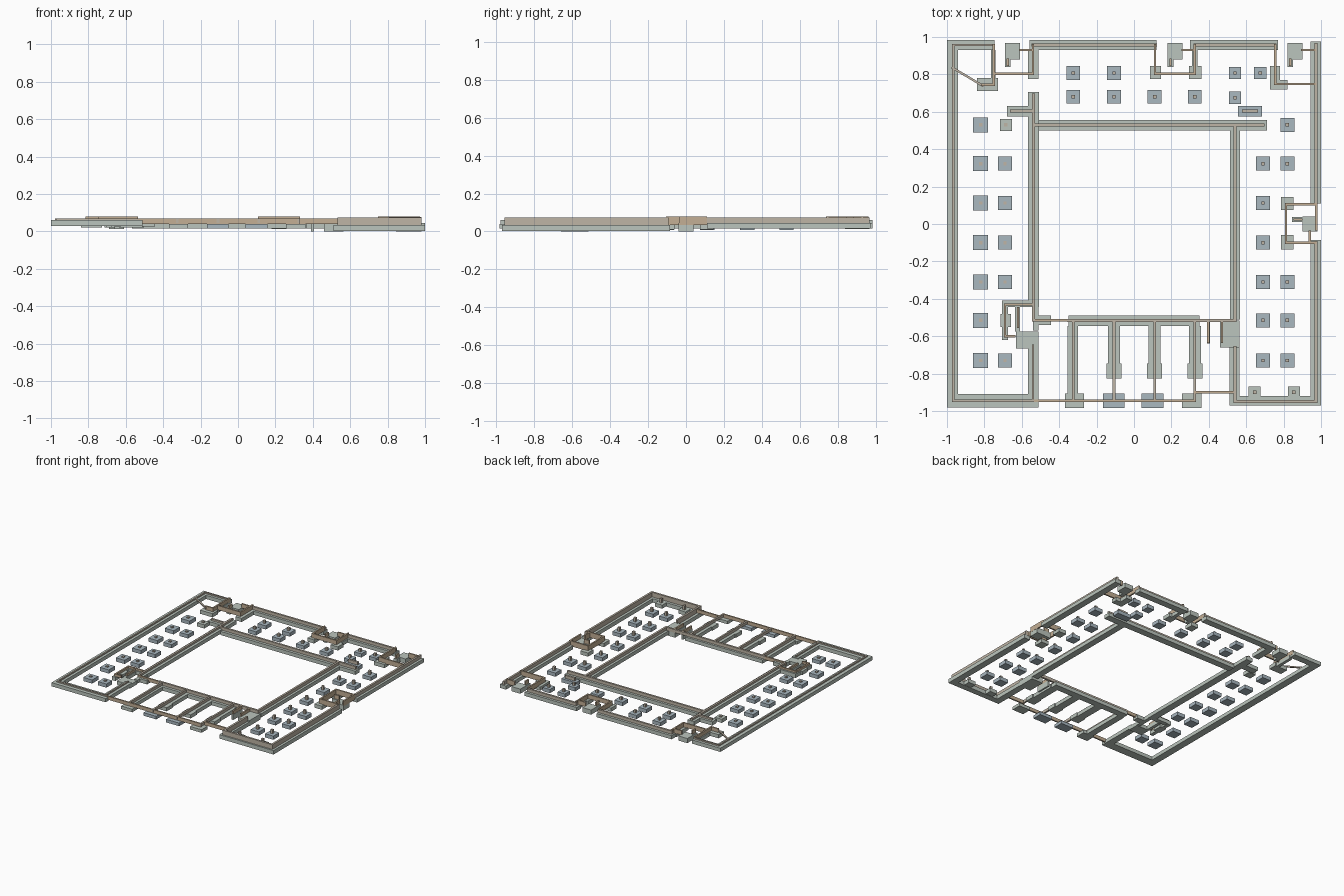
import bpy, bmesh
from mathutils import Matrix, Vector


def material(name, rgb):
    m = bpy.data.materials.new(name)
    m.diffuse_color = (*rgb, 1)
    return m


CONCRETE = material("footing_concrete", (0.50, 0.56, 0.51))
PAD = material("pad_concrete", (0.40, 0.48, 0.53))
WALL = material("wall_tan", (0.52, 0.46, 0.38))
CORE = material("core_wall_brown", (0.55, 0.43, 0.30))


def finish(name, bm, mat):
    me = bpy.data.meshes.new(name)
    bm.to_mesh(me)
    bm.free()
    me.materials.append(mat)
    ob = bpy.data.objects.new(name, me)
    bpy.context.collection.objects.link(ob)


def add_box(bm, x0, x1, y0, y1, z0, z1):
    m = Matrix.Translation(((x0 + x1) / 2, (y0 + y1) / 2, (z0 + z1) / 2))
    bmesh.ops.create_cube(bm, size=1, matrix=m @ Matrix.Diagonal((x1 - x0, y1 - y0, z1 - z0, 1)))


def slabs(name, rects, z0, z1, mat=CONCRETE):
    """Rectangles given as x0, x1, y0, y1."""
    bm = bmesh.new()
    for r in rects:
        add_box(bm, *r, z0, z1)
    finish(name, bm, mat)


def walls(name, lines, z0, z1, mat=WALL, t=0.016):
    """Walls given by centrelines x0, y0, x1, y1."""
    bm = bmesh.new()
    for x0, y0, x1, y1 in lines:
        d = Vector((x1 - x0, y1 - y0, 0))
        m = Matrix.Translation(((x0 + x1) / 2, (y0 + y1) / 2, (z0 + z1) / 2))
        m = m @ d.to_track_quat('X', 'Z').to_matrix().to_4x4()
        bmesh.ops.create_cube(bm, size=1, matrix=m @ Matrix.Diagonal((d.length + t, t, z1 - z0, 1)))
    finish(name, bm, mat)


def pads(name, spots, size, z0, top, mat=PAD):
    """Square pad footings, each with a column stub."""
    bm, cols = bmesh.new(), bmesh.new()
    h, c = size / 2, 0.009
    for x, y in spots:
        add_box(bm, x - h, x + h, y - h, y + h, z0, z0 + 0.03)
        add_box(cols, x - c, x + c, y - c, y + c, z0 + 0.03, top)
    finish(name, bm, mat)
    finish(name + "_columns", cols, WALL)


# Strip footings, stepping down from west to east
slabs("west_strip_footing", [
    (-1, -0.94, -0.98, 0.985), (-0.94, -0.51, -0.98, -0.91),
    (-0.567, -0.51, -0.91, -0.64), (-0.94, -0.745, 0.93, 0.985)], 0.03, 0.06)
slabs("north_strip_footing", [
    (-0.56, 0.12, 0.93, 0.985), (-0.567, -0.51, 0.775, 0.93),
    (0.085, 0.145, 0.775, 0.845), (0.30, 0.77, 0.93, 0.985),
    (0.295, 0.36, 0.775, 0.845), (0.31, 0.34, 0.84, 0.93),
    (0.727, 0.78, 0.77, 0.845), (0.727, 0.82, 0.72, 0.77)], 0.015, 0.045)
slabs("east_strip_footing", [(0.945, 1, 0.11, 0.975)], 0.015, 0.045)
slabs("southeast_strip_footing", [
    (0.945, 1, -0.97, -0.085), (0.51, 0.945, -0.97, -0.92),
    (0.51, 0.565, -0.92, -0.66)], 0.003, 0.035)
slabs("courtyard_west_footing", [
    (-0.567, -0.508, -0.445, 0.705), (-0.68, -0.567, 0.575, 0.632),
    (-0.705, -0.508, -0.445, -0.41), (-0.54, -0.445, -0.54, -0.49),
    (-0.54, -0.51, -0.57, -0.445)], 0.025, 0.055)
slabs("courtyard_footing", [
    (-0.508, 0.71, 0.50, 0.557), (0.513, 0.567, -0.51, 0.50),
    (-0.35, 0.35, -0.545, -0.49)], 0.015, 0.045)

# Cross footings under the south bays
slabs("south_bay_footings", [(-0.355, -0.30, -0.91, -0.545)] + [
    (x - 0.032, x + 0.032, -0.75, -0.545) for x in (-0.107, 0.11, 0.325)] + [
    (x - 0.04, x + 0.04, -0.825, -0.745) for x in (-0.107, 0.11, 0.325)], 0.015, 0.045)
slabs("south_end_footings", [(-0.368, -0.267, -0.985, -0.905), (0.257, 0.36, -0.985, -0.905)],
      0.015, 0.04)
slabs("south_middle_footings", [(-0.165, -0.05, -0.985, -0.905), (0.04, 0.157, -0.985, -0.905)],
      0.015, 0.04, PAD)

# Lift pits and stair bases
for i, x in enumerate((-0.69, 0.18, 0.82)):
    slabs(f"north_lift_pit_{i}", [(x, x + 0.08, 0.88, 0.968), (x, x + 0.03, 0.84, 0.88)],
          0.012, 0.05)
slabs("east_lift_pit", [(0.90, 0.98, -0.04, 0.04), (0.845, 0.90, 0.01, 0.037)], 0.0, 0.045)
slabs("east_core_pads", [(0.785, 0.853, 0.075, 0.145), (0.785, 0.853, -0.135, -0.06)], 0.01, 0.04)
slabs("southwest_lift_pit", [(-0.63, -0.51, -0.665, -0.575), (-0.635, -0.61, -0.575, -0.44),
                             (-0.705, -0.675, -0.62, -0.41),
                             (-0.715, -0.657, -0.55, -0.48)], 0.022, 0.052)
slabs("southeast_lift_pit", [(0.46, 0.565, -0.66, -0.515), (0.39, 0.405, -0.64, -0.52)], 0.0, 0.045)
slabs("northwest_stair_pad", [(-0.84, -0.727, 0.71, 0.78), (-0.765, -0.74, 0.78, 0.93)],
      0.02, 0.05)

# Outer perimeter walls
walls("west_wall", [(-0.967, -0.945, -0.967, 0.957), (-0.967, -0.945, -0.54, -0.945),
                    (-0.54, -0.945, -0.54, -0.65), (-0.967, 0.957, -0.75, 0.957),
                    (-0.97, 0.835, -0.81, 0.74)], 0.06, 0.07, t=0.012)
walls("north_wall", [(-0.54, 0.957, 0.115, 0.957), (0.325, 0.957, 0.755, 0.957)], 0.045, 0.07)
walls("east_wall", [(0.973, 0.11, 0.973, 0.96)], 0.045, 0.073)
walls("southeast_wall", [(0.973, -0.95, 0.973, -0.10), (0.54, -0.95, 0.973, -0.95),
                         (0.54, -0.95, 0.54, -0.66)], 0.035, 0.073)

# Courtyard walls
walls("courtyard_west_wall", [(-0.538, -0.51, -0.538, 0.69), (-0.655, 0.605, -0.54, 0.605)],
      0.055, 0.07)
walls("courtyard_wall", [(-0.538, 0.53, 0.69, 0.53), (0.54, -0.51, 0.54, 0.53),
                         (-0.35, -0.515, 0.54, -0.515)], 0.045, 0.07)

# South bay walls and ground beams
walls("south_bay_walls", [(x, -0.945, x, -0.515) for x in (-0.325, -0.107, 0.11, 0.325)],
      0.045, 0.068, t=0.014)
walls("south_ground_beams", [(-0.54, -0.945, 0.325, -0.945), (0.325, -0.90, 0.54, -0.90),
                             (-0.54, -0.515, -0.33, -0.515)], 0.04, 0.068, CORE, t=0.012)

# Taller walls around stair and lift cores
walls("northwest_core_walls", [(-0.75, 0.957, -0.75, 0.745), (-0.81, 0.745, -0.75, 0.745),
                               (-0.75, 0.803, -0.54, 0.803), (-0.54, 0.957, -0.54, 0.803),
                               (-0.61, 0.93, -0.55, 0.93), (-0.675, 0.85, -0.675, 0.88)],
      0.045, 0.08, CORE, t=0.012)
walls("north_core_walls", [(0.112, 0.957, 0.112, 0.803), (0.112, 0.803, 0.325, 0.803),
                           (0.325, 0.957, 0.325, 0.803), (0.26, 0.93, 0.32, 0.93),
                           (0.195, 0.85, 0.195, 0.88)], 0.045, 0.08, CORE, t=0.012)
walls("northeast_core_walls", [(0.755, 0.957, 0.755, 0.748), (0.755, 0.748, 0.968, 0.748),
                               (0.90, 0.93, 0.968, 0.93), (0.835, 0.85, 0.835, 0.88)],
      0.04, 0.08, CORE, t=0.012)
walls("east_core_walls", [(0.813, 0.105, 0.975, 0.105), (0.813, -0.10, 0.813, 0.105),
                          (0.813, -0.10, 0.97, -0.10), (0.94, -0.10, 0.94, -0.04),
                          (0.975, -0.03, 0.975, 0.105), (0.86, 0.024, 0.895, 0.024)],
      0.035, 0.078, CORE, t=0.012)
walls("southwest_core_walls", [(-0.69, -0.60, -0.69, -0.43), (-0.69, -0.43, -0.54, -0.43),
                               (-0.69, -0.60, -0.64, -0.60), (-0.62, -0.55, -0.62, -0.45)],
      0.05, 0.07, CORE, t=0.012)
walls("southeast_core_walls", [(0.397, -0.63, 0.397, -0.52), (0.47, -0.63, 0.47, -0.52)],
      0.04, 0.07, CORE, t=0.012)

# Isolated pad footings with columns
ROWS = (0.53, 0.323, 0.112, -0.10, -0.31, -0.515, -0.73)
pads("west_outer_pads", [(-0.82, y) for y in ROWS], 0.08, 0.03, 0.068)
pads("west_inner_pads", [(-0.69, y) for y in ROWS if y not in (0.53, -0.515)], 0.075, 0.03, 0.068)
pads("west_corner_pad", [(-0.685, 0.53)], 0.065, 0.03, 0.068, CONCRETE)
pads("north_pads", [(x, y) for x in (-0.325, -0.107) for y in (0.807, 0.68)]
     + [(0.11, 0.68), (0.325, 0.68)], 0.073, 0.015, 0.068)
pads("northeast_pads", [(0.54, 0.807), (0.54, 0.675), (0.675, 0.807)], 0.065, 0.015, 0.068)
pads("east_inner_pads", [(0.69, y) for y in ROWS[1:]], 0.075, 0.008, 0.07)
pads("east_outer_pads", [(0.82, y) for y in ROWS if abs(y) > 0.12], 0.075, 0.008, 0.07)
pads("southeast_pads", [(0.645, -0.90), (0.855, -0.90)], 0.065, 0.005, 0.07, CONCRETE)
slabs("northeast_wall_pad", [(0.555, 0.685, 0.575, 0.632)], 0.015, 0.045, PAD)
walls("northeast_wall_stub", [(0.585, 0.605, 0.655, 0.605)], 0.045, 0.07)
